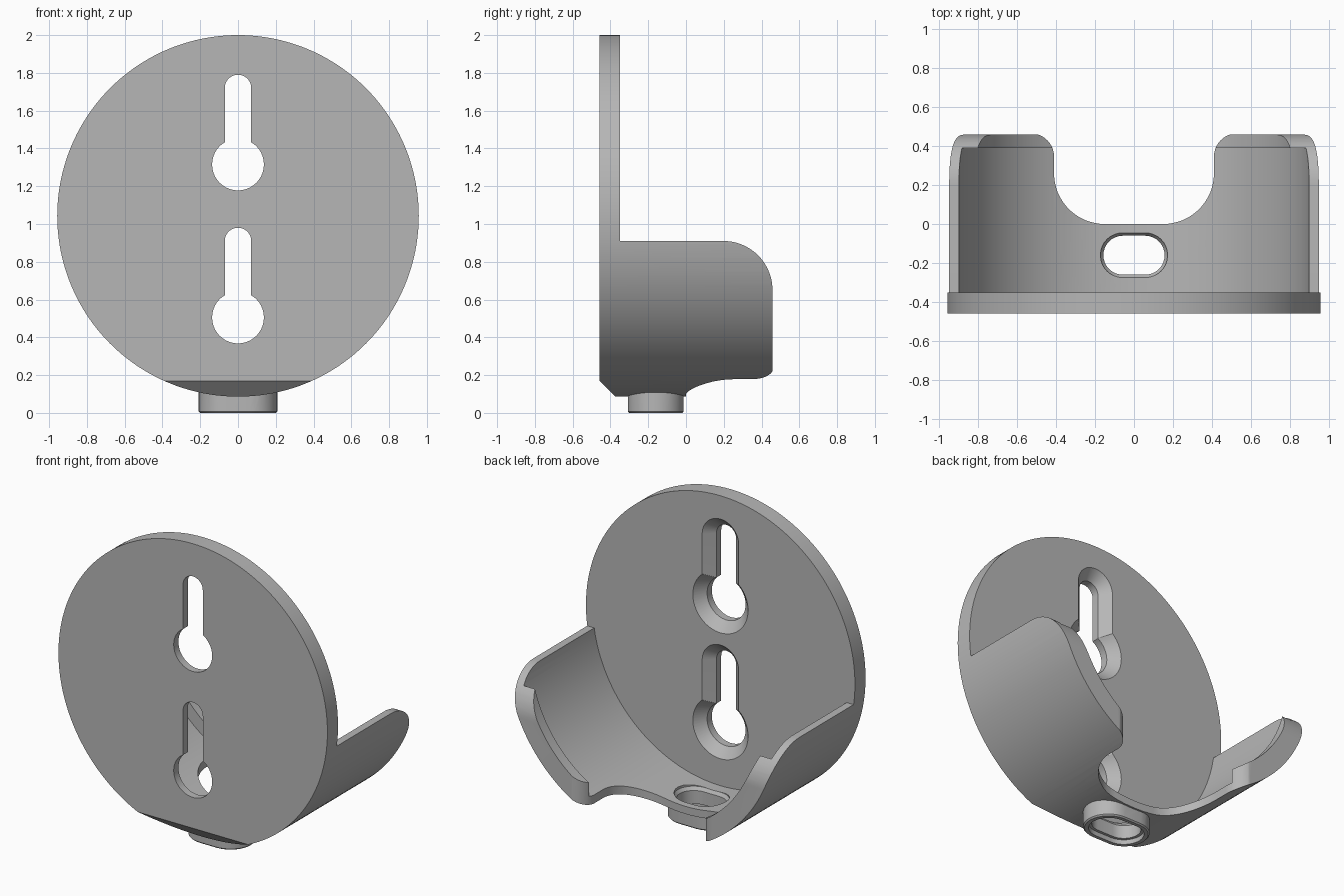
import bpy, bmesh
from math import sin, cos, asin, pi

cube = bpy.data.objects.get("Cube")
if cube:
    bpy.data.objects.remove(cube, do_unlink=True)

grey = bpy.data.materials.new("plain grey")
grey.use_nodes = True
grey.diffuse_color = (0.47, 0.47, 0.47, 1)
grey.node_tree.nodes["Principled BSDF"].inputs["Base Color"].default_value = (0.47, 0.47, 0.47, 1)

RADIUS, AXIS_Z = 0.957, 1.043
FRONT, PLATE_BACK, LIP, BACK = -0.458, -0.35, 0.39, 0.458
RIM_Z = 0.91


def arc(cx, cy, r, start, end, n=16):
    """Points on an arc, angles in half turns."""
    steps = [start + (end - start) * i / n for i in range(n + 1)]
    return [(cx + r * cos(a * pi), cy + r * sin(a * pi)) for a in steps]


def disc(r):
    return arc(0, AXIS_Z, r, 0, 2, 160)[:-1]


def obround(straight, r, cy=-0.16):
    return arc(straight, cy, r, -0.5, 0.5) + arc(-straight, cy, r, 0.5, 1.5)


def keyhole(z, grow):
    w, r = 0.07 + grow, 0.137 + grow
    a = asin(w / r) / pi
    return arc(0, z, r, 0.5 - a, -1.5 + a, 48) + arc(0, z + 0.405, w, 1, 0, 24)


def loft(name, axis, sections):
    """Closed solid through (outline, position) sections along an axis."""
    place = {"X": lambda u, v, h: (h, u, v),
             "Y": lambda u, v, h: (u, h, v),
             "Z": lambda u, v, h: (u, v, h)}[axis]
    bm = bmesh.new()
    rings = [[bm.verts.new(place(u, v, h)) for u, v in pts] for pts, h in sections]
    n = len(rings[0])
    for low, high in zip(rings, rings[1:]):
        for i in range(n):
            j = (i + 1) % n
            bm.faces.new((low[i], low[j], high[j], high[i]))
    bm.faces.new(rings[0][::-1])
    bm.faces.new(rings[-1])
    bmesh.ops.recalc_face_normals(bm, faces=bm.faces)
    mesh = bpy.data.meshes.new(name)
    bm.to_mesh(mesh)
    bm.free()
    mesh.materials.append(grey)
    obj = bpy.data.objects.new(name, mesh)
    bpy.context.collection.objects.link(obj)
    return obj


def combine(target, tool, operation):
    tool.hide_render = True
    mod = target.modifiers.new("combine", "BOOLEAN")
    mod.operation, mod.object, mod.solver = operation, tool, "EXACT"
    bpy.context.view_layer.objects.active = target
    bpy.ops.object.modifier_apply(modifier=mod.name)
    bpy.data.objects.remove(tool, do_unlink=True)


# Round blank trimmed to the side profile: tall plate, low cradle, front chamfer
body = loft("wall_cradle", "Y", [(disc(RADIUS), -0.6), (disc(RADIUS), 0.6)])
side = [(FRONT, 0.17), (-0.188, -0.1), (BACK, -0.1)]
side += arc(BACK - 0.26, RIM_Z - 0.26, 0.26, 0, 0.5, 20)
side += [(PLATE_BACK, RIM_Z), (PLATE_BACK, 2.2), (FRONT, 2.2)]
combine(body, loft("side_trim", "X", [(side, -1.2), (side, 1.2)]), "INTERSECT")

# Hollow of the cradle, narrowing at the retaining lip
combine(body, loft("hollow", "Y", [(disc(0.908), PLATE_BACK), (disc(0.908), LIP),
                                   (disc(0.83), LIP), (disc(0.83), 0.7)]), "DIFFERENCE")

# Rounded opening in the floor at the back
half = arc(0.15, 0.26, 0.26, -0.5, 0) + arc(0.53, 0.345, 0.12, 1, 0.5) + [(0.53, 0.7)]
opening = half + [(-x, y) for x, y in reversed(half)]
combine(body, loft("floor_opening", "Z", [(opening, -0.2), (opening, 0.6)]), "DIFFERENCE")

# Keyhole slots, countersunk from the back of the plate
for z in (0.505, 1.315):
    combine(body, loft("keyhole_cutter", "Y", [(keyhole(z, 0), -0.6), (keyhole(z, 0), -0.41),
                                               (keyhole(z, 0.08), -0.33)]), "DIFFERENCE")

# Cable boss below the floor, with a stepped slot through it
combine(body, loft("cable_boss", "Z", [(obround(0.06, 0.14), 0), (obround(0.06, 0.148), 0.008),
                                       (obround(0.06, 0.148), 0.12)]), "UNION")
combine(body, loft("cable_slot", "Z", [(obround(0.057, 0.118), -0.1), (obround(0.057, 0.118), 0.03),
                                       (obround(0.057, 0.1), 0.03), (obround(0.057, 0.1), 0.115),
                                       (obround(0.057, 0.115), 0.136),
                                       (obround(0.057, 0.115), 0.25)]), "DIFFERENCE")

bpy.ops.object.select_all(action="DESELECT")
body.select_set(True)
bpy.context.view_layer.objects.active = body
bpy.ops.object.shade_smooth_by_angle(angle=0.45)
